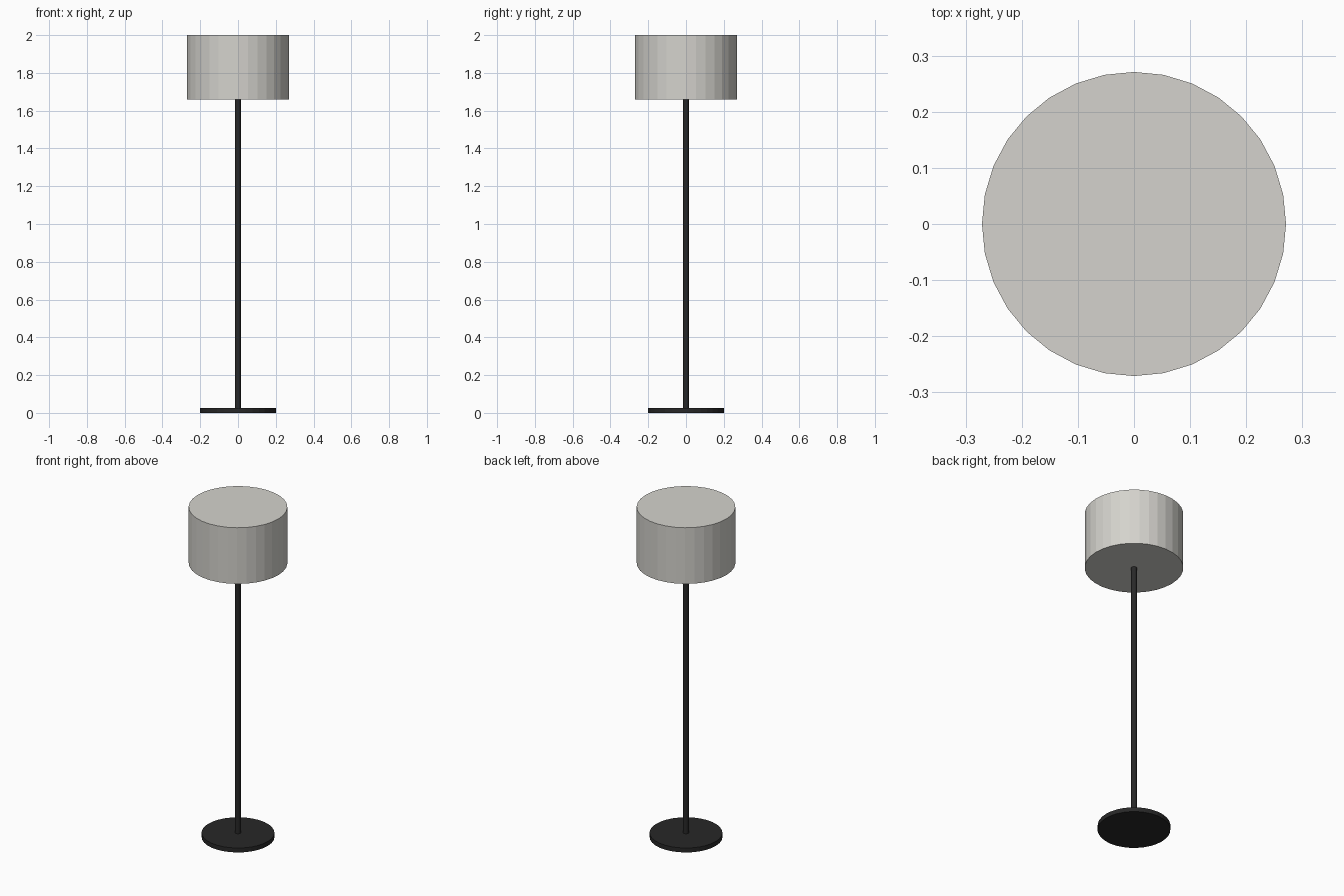
import bpy

cube = bpy.data.objects.get("Cube")
if cube:
    bpy.data.objects.remove(cube, do_unlink=True)


def make_material(name, rgb):
    mat = bpy.data.materials.new(name)
    mat.use_nodes = True
    color = (*rgb, 1.0)
    mat.diffuse_color = color
    mat.node_tree.nodes["Principled BSDF"].inputs["Base Color"].default_value = color
    return mat


def cylinder(name, radius, bottom, top, sides, mat):
    bpy.ops.mesh.primitive_cylinder_add(
        vertices=sides, radius=radius, depth=top - bottom,
        location=(0, 0, (bottom + top) / 2))
    obj = bpy.context.object
    obj.name = name
    obj.data.materials.append(mat)
    return obj


black = make_material("black metal", (0.021, 0.021, 0.021))
fabric = make_material("warm grey fabric", (0.66, 0.65, 0.61))

BASE_TOP = 0.027
SHADE_BOTTOM = 1.66

# Round foot, slim pole and closed drum shade, all flat shaded
cylinder("base", 0.2, 0, BASE_TOP, 32, black)
cylinder("pole", 0.0155, BASE_TOP, SHADE_BOTTOM, 16, black)
cylinder("lamp_shade", 0.271, SHADE_BOTTOM, 2, 32, fabric)
